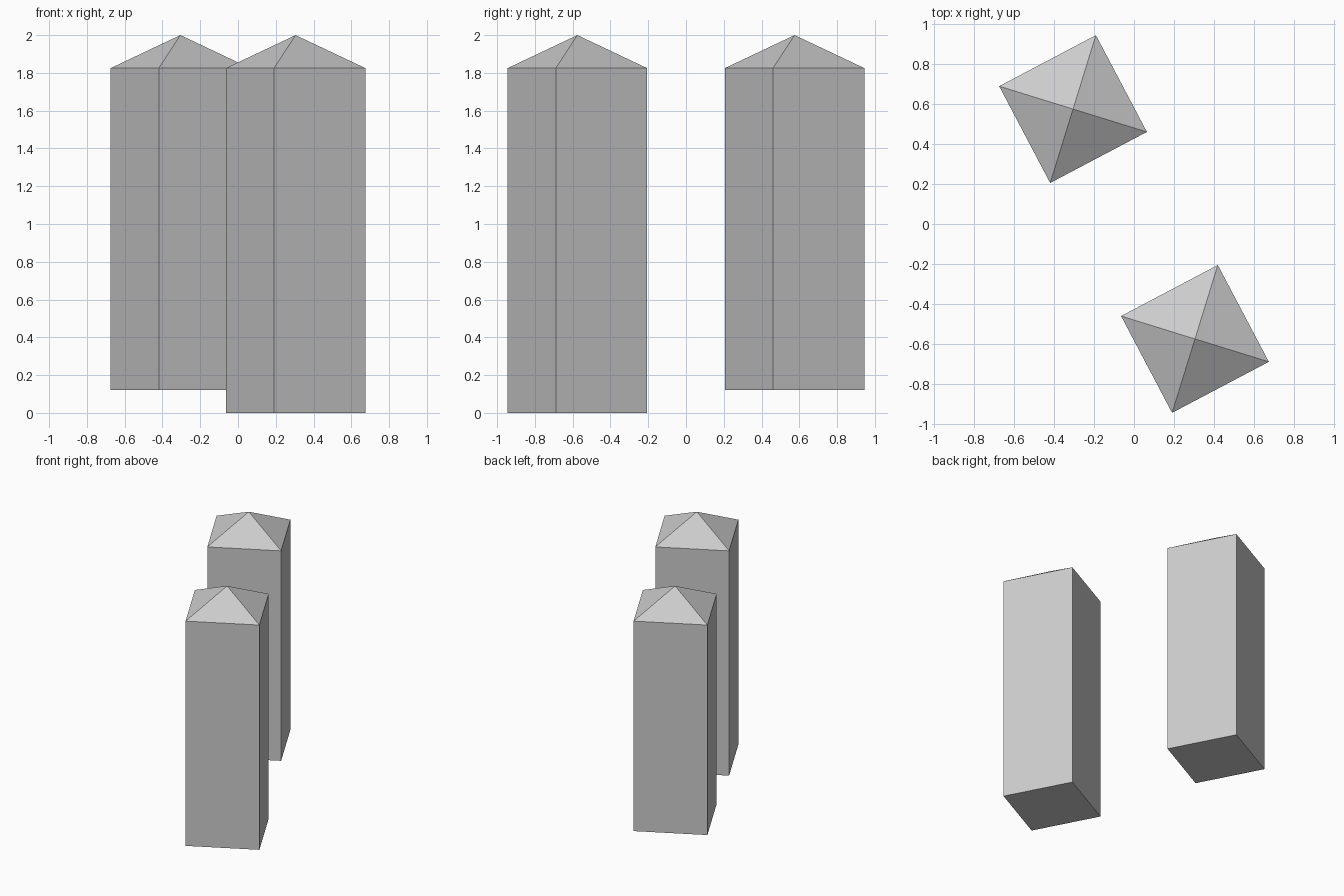
import bpy, bmesh
from math import radians
from mathutils import Matrix

cube = bpy.data.objects.get("Cube")
if cube:
    bpy.data.objects.remove(cube, do_unlink=True)

# Single plain grey
grey = bpy.data.materials.new("plain_grey")
grey.use_nodes = True
colour = (0.6, 0.6, 0.6, 1)
grey.diffuse_color = colour
grey.node_tree.nodes["Principled BSDF"].inputs["Base Color"].default_value = colour

EAVES, APEX, RADIUS = 1.825, 2.0, 0.387


def tower(name, x, y, base):
    """Square shaft with a low pyramid roof."""
    bm = bmesh.new()
    height = EAVES - base
    bmesh.ops.create_cone(bm, cap_ends=True, segments=4, radius1=RADIUS,
                          radius2=RADIUS, depth=height,
                          matrix=Matrix.Translation((0, 0, height / 2)))
    # Raise the centre of the top face into the roof apex
    top = max(bm.faces, key=lambda f: f.calc_center_median().z)
    apex = bmesh.ops.poke(bm, faces=[top])["verts"][0]
    apex.co.z = APEX - base
    bmesh.ops.recalc_face_normals(bm, faces=bm.faces)
    mesh = bpy.data.meshes.new(name)
    bm.to_mesh(mesh)
    bm.free()
    mesh.materials.append(grey)
    obj = bpy.data.objects.new(name, mesh)
    obj.location = (x, y, base)
    obj.rotation_euler.z = radians(-17.2)
    bpy.context.collection.objects.link(obj)


# Tall front tower and the shorter, raised back tower
tower("front_tower", 0.305, -0.575, 0)
tower("back_tower", -0.305, 0.575, 0.12)
